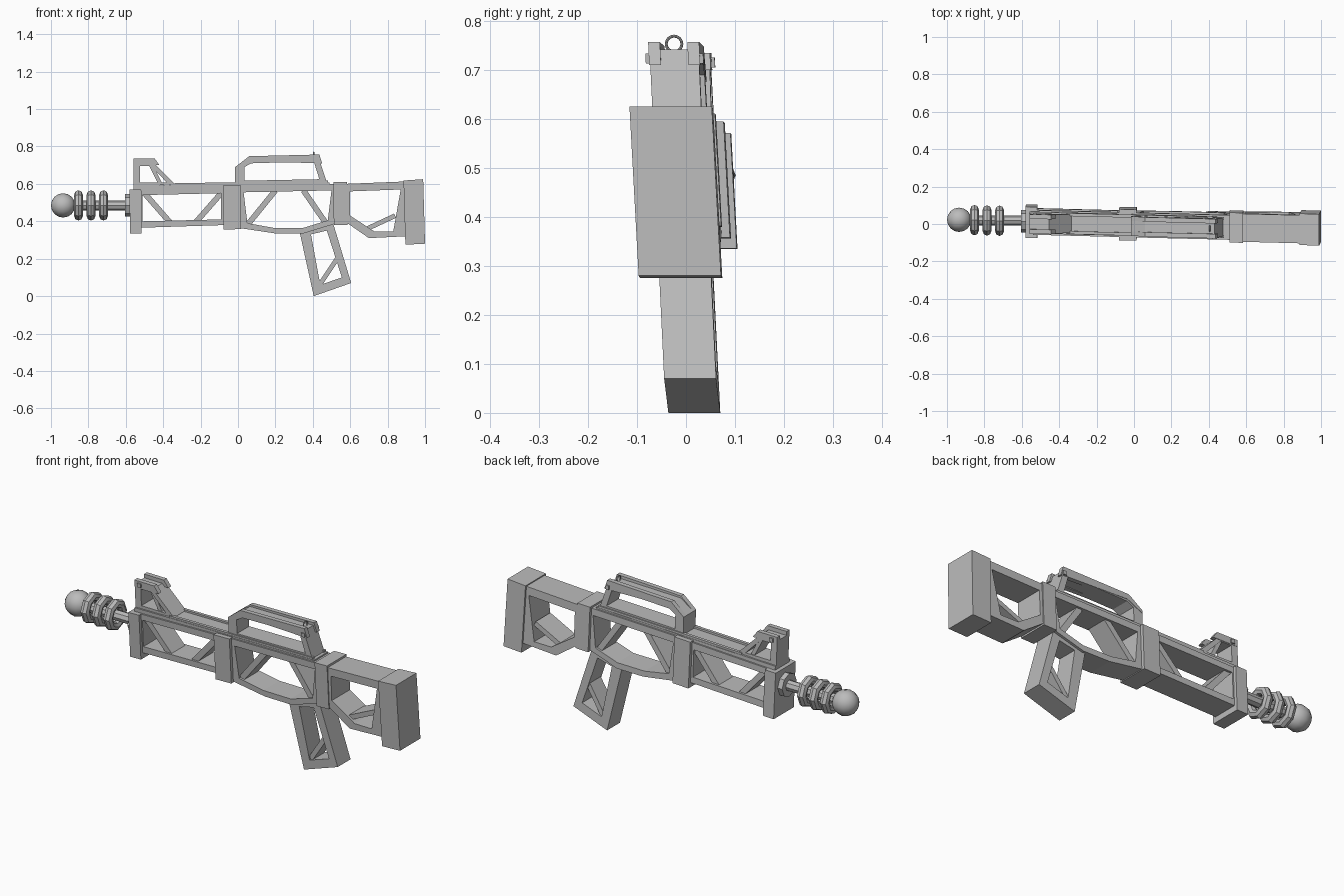
import bpy
import bmesh
import math
from mathutils import Vector

cube = bpy.data.objects.get("Cube")
if cube:
    bpy.data.objects.remove(cube, do_unlink=True)

grey = bpy.data.materials.new("plain grey")
grey.use_nodes = True
colour = (0.5, 0.5, 0.5, 1)
grey.diffuse_color = colour
grey.node_tree.nodes["Principled BSDF"].inputs["Base Color"].default_value = colour


def centre_y(x, z):
    """Middle plane of the whole body, which leans and turns slightly."""
    return 0.002 - 0.024 * x - 0.055 * (z - 0.45)


def finish(name, bm):
    bmesh.ops.recalc_face_normals(bm, faces=bm.faces)
    mesh = bpy.data.meshes.new(name)
    bm.to_mesh(mesh)
    bm.free()
    mesh.materials.append(grey)
    obj = bpy.data.objects.new(name, mesh)
    bpy.context.collection.objects.link(obj)
    return obj


def loops(bm, points, half, offset):
    """The same side outline on the front and the back."""
    return [[bm.verts.new((x, centre_y(x, z) + offset + side * half, z)) for x, z in points]
            for side in (-1, 1)]


def bridge(bm, a, b):
    for i in range(len(a)):
        j = (i + 1) % len(a)
        bm.faces.new((a[i], a[j], b[j], b[i]))


def prism(name, points, half, offset=0):
    bm = bmesh.new()
    front, back = loops(bm, points, half, offset)
    bm.faces.new(front)
    bm.faces.new(back)
    bridge(bm, front, back)
    return finish(name, bm)


def frame(name, outer, inner, half):
    """Prism with a window right through it."""
    bm = bmesh.new()
    front, back = loops(bm, outer, half, 0)
    hole_front, hole_back = loops(bm, inner, half, 0)
    bridge(bm, front, hole_front)
    bridge(bm, back, hole_back)
    bridge(bm, front, back)
    bridge(bm, hole_front, hole_back)
    return finish(name, bm)


def bar(name, start, end, thick, half, offset=0):
    a, b = Vector(start), Vector(end)
    side = (b - a).orthogonal().normalized() * thick / 2
    return prism(name, [a + side, b + side, b - side, a - side], half, offset)


def collar(name, left, right, low, high, half):
    tilt = 0.015 * (right - left)
    lean = 0.01 * (high - low)
    prism(name, [(left + lean, low - tilt), (right, low + tilt),
                 (right - lean, high + tilt), (left, high - tilt)], half)


def style(obj, name):
    obj.name = name
    obj.data.materials.append(grey)
    bpy.ops.object.shade_smooth_by_angle(angle=math.radians(40))


def on_axis(x, z):
    return dict(location=(x, centre_y(x, z), z), rotation=(0, math.pi / 2, 0))


def cylinder(name, x, z, radius, depth, sides):
    bpy.ops.mesh.primitive_cylinder_add(vertices=sides, radius=radius, depth=depth, **on_axis(x, z))
    style(bpy.context.object, name)


def ring(name, x, z, major, minor, sides):
    bpy.ops.mesh.primitive_torus_add(major_radius=major, minor_radius=minor, major_segments=sides,
                                     minor_segments=8, **on_axis(x, z))
    style(bpy.context.object, name)


# Muzzle: ball, cooling rings, rod and flange
muzzle_z = 0.485
bpy.ops.mesh.primitive_uv_sphere_add(segments=12, ring_count=8, radius=0.065,
                                     **on_axis(-0.935, muzzle_z))
style(bpy.context.object, "muzzle_ball")
for i in range(3):
    ring("muzzle_ring", -0.853 + i * 0.067, muzzle_z, 0.058, 0.023, 8)
cylinder("muzzle_rod", -0.74, muzzle_z, 0.027, 0.34, 8)
cylinder("muzzle_flange", -0.59, muzzle_z, 0.06, 0.03, 8)

# Collars and butt
collar("front_collar", -0.58, -0.515, 0.335, 0.57, 0.083)
collar("middle_collar", -0.08, 0.015, 0.357, 0.593, 0.083)
collar("rear_collar", 0.51, 0.585, 0.38, 0.61, 0.08)
prism("butt", [(0.895, 0.275), (1, 0.28), (0.99, 0.625), (0.885, 0.618)], 0.084)

# Open body sections
frame("front_section",
      [(-0.54, 0.57), (-0.07, 0.585), (-0.07, 0.38), (-0.54, 0.365)],
      [(-0.51, 0.54), (-0.09, 0.55), (-0.09, 0.41), (-0.51, 0.4)], 0.066)
frame("middle_section",
      [(0, 0.59), (0.53, 0.6), (0.53, 0.39), (0.35, 0.335), (0.2, 0.335), (0, 0.365)],
      [(0.03, 0.555), (0.5, 0.565), (0.48, 0.405), (0.35, 0.365), (0.19, 0.365), (0.05, 0.39)],
      0.066)
frame("stock_section",
      [(0.57, 0.6), (0.9, 0.613), (0.9, 0.32), (0.7, 0.31), (0.57, 0.4)],
      [(0.6, 0.56), (0.87, 0.57), (0.83, 0.345), (0.73, 0.345), (0.6, 0.43)], 0.075)

# Grip
frame("grip",
      [(0.33, 0.34), (0.51, 0.385), (0.605, 0.07), (0.405, 0)],
      [(0.39, 0.33), (0.475, 0.35), (0.555, 0.1), (0.44, 0.06)], 0.053)

# Diagonal braces inside the windows
braces = [((-0.5, 0.55), (-0.36, 0.39)), ((-0.09, 0.55), (-0.23, 0.39)),
          ((0.2, 0.565), (0.05, 0.38)), ((0.35, 0.565), (0.47, 0.39))]
for start, end in braces:
    bar("body_brace", start, end, 0.03, 0.055)
bar("stock_brace", (0.69, 0.36), (0.84, 0.43), 0.025, 0.06)
bar("grip_brace", (0.53, 0.2), (0.43, 0.05), 0.025, 0.045)

# Top rail, with a raised lip along each edge
prism("top_rail", [(-0.56, 0.57), (0.49, 0.585), (0.49, 0.607), (-0.56, 0.59)], 0.058)
for side in (-1, 1):
    bar("rail_lip", (-0.36, 0.597), (0.48, 0.611), 0.012, 0.008, side * 0.048)

# Front sight
frame("front_sight",
      [(-0.56, 0.585), (-0.56, 0.715), (-0.455, 0.715), (-0.335, 0.597)],
      [(-0.525, 0.607), (-0.525, 0.695), (-0.465, 0.695), (-0.38, 0.607)], 0.05)
bar("sight_brace", (-0.465, 0.7), (-0.415, 0.6), 0.02, 0.045)

# Carrying handle
frame("handle",
      [(-0.015, 0.6), (-0.015, 0.69), (0.06, 0.738), (0.43, 0.742), (0.475, 0.608)],
      [(0.035, 0.617), (0.035, 0.69), (0.07, 0.71), (0.405, 0.72), (0.435, 0.625)], 0.05)

# Twin side ridges leave a groove along the sight and handle tops
for side in (-1, 1):
    offset = side * 0.04
    prism("sight_ridge", [(-0.56, 0.7), (-0.56, 0.735), (-0.445, 0.735), (-0.42, 0.7)], 0.012, offset)
    prism("handle_ridge", [(-0.015, 0.675), (-0.015, 0.69), (0.06, 0.748), (0.435, 0.757),
                           (0.45, 0.71), (0.07, 0.72)], 0.012, offset)
    bar("handle_pin", (0.42, 0.723), (0.44, 0.723), 0.02, 0.006, side * 0.053)
    bar("sight_pin", (-0.54, 0.715), (-0.52, 0.715), 0.02, 0.006, side * 0.053)

# Small aiming ring at the back of the handle
ring("aiming_ring", 0.405, 0.753, 0.016, 0.003, 16)
